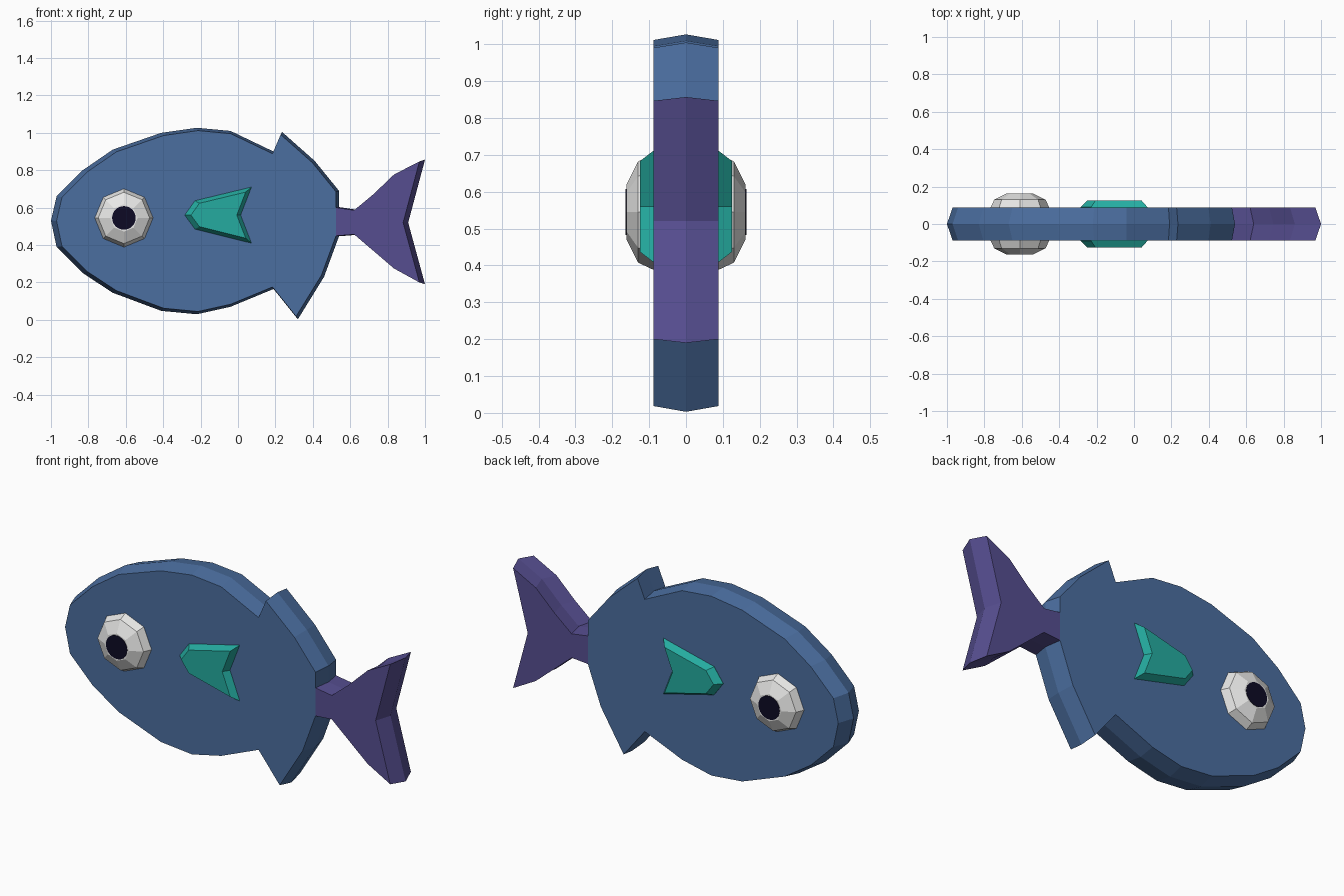
import bpy, math

if "Cube" in bpy.data.objects:
    bpy.data.objects.remove(bpy.data.objects["Cube"])


def material(name, rgb):
    m = bpy.data.materials.new(name)
    m.diffuse_color = (*rgb, 1)
    m.use_nodes = True
    m.node_tree.nodes["Principled BSDF"].inputs["Base Color"].default_value = m.diffuse_color
    return m


BLUE = material("body blue", (0.07, 0.156, 0.35))
PURPLE = material("tail purple", (0.093, 0.076, 0.28))
TEAL = material("fin teal", (0.018, 0.41, 0.35))
WHITE = material("eye white", (0.8, 0.8, 0.79))
BLACK = material("pupil dark", (0.004, 0.003, 0.018))


def loft(name, outline, rings, centre, mat):
    """Loft an (x, z) outline along y; rings = (y, scale about centre)."""
    n = len(outline)
    cx, cz = centre
    verts = [(cx + (x - cx) * s, y, cz + (z - cz) * s)
             for y, s in rings for x, z in outline]
    faces = [tuple(range(n)), tuple(range(len(verts) - n, len(verts)))[::-1]]
    for r in range(len(rings) - 1):
        for i in range(n):
            j = (i + 1) % n
            faces.append((r * n + j, r * n + i, (r + 1) * n + i, (r + 1) * n + j))
    # keep face directions outward whichever way the rings advance
    area = sum(outline[i][0] * outline[(i + 1) % n][1]
               - outline[(i + 1) % n][0] * outline[i][1] for i in range(n))
    if (area > 0) != (rings[-1][0] > rings[0][0]):
        faces = [f[::-1] for f in faces]
    mesh = bpy.data.meshes.new(name)
    mesh.from_pydata(verts, [], faces)
    mesh.materials.append(mat)
    obj = bpy.data.objects.new(name, mesh)
    bpy.context.collection.objects.link(obj)
    return obj


def circle(cx, cz, r, n):
    return [(cx + r * math.cos(2 * math.pi * i / n),
             cz + r * math.sin(2 * math.pi * i / n)) for i in range(n)]


# Body with top and bottom fins, bevelled to a centre ridge
body = [(-1.0, 0.53), (-0.97, 0.39), (-0.83, 0.25), (-0.67, 0.145),
        (-0.41, 0.048), (-0.22, 0.03), (-0.04, 0.07), (0.19, 0.165),
        (0.32, 0.003), (0.46, 0.23), (0.54, 0.447), (0.54, 0.69),
        (0.41, 0.85), (0.235, 1.005), (0.19, 0.90), (-0.04, 1.01),
        (-0.22, 1.027), (-0.41, 1.0), (-0.67, 0.91), (-0.83, 0.80),
        (-0.97, 0.66)]
slab = [(-0.088, 0.97), (0, 1), (0.088, 0.97)]
loft("body", body, slab, (0, 0.52), BLUE)

# Tail
tail = [(0.54, 0.447), (0.64, 0.455), (0.86, 0.267), (1.0, 0.19),
        (0.91, 0.52), (1.0, 0.857), (0.86, 0.785), (0.745, 0.675),
        (0.64, 0.588), (0.54, 0.603)]
loft("tail", tail, slab, (0, 0.52), PURPLE)

# Side fins, eyes and pupils on both sides
fin = [(-0.285, 0.56), (-0.23, 0.485), (0.072, 0.41), (0.014, 0.56),
       (0.072, 0.71), (-0.23, 0.637)]
EYE = (-0.61, 0.545)
for side, s in (("front", -1), ("back", 1)):
    loft("side_fin_" + side, fin, [(s * 0.082, 1.0), (s * 0.09, 1.0), (s * 0.125, 0.82)],
         (-0.1, 0.56), TEAL)
    loft("eye_" + side, circle(*EYE, 0.156, 8),
         [(s * 0.08, 1.0), (s * 0.09, 1.0), (s * 0.13, 0.88), (s * 0.162, 0.47)], EYE, WHITE)
    loft("pupil_" + side, circle(*EYE, 0.063, 32),
         [(s * 0.16, 1.0), (s * 0.164, 1.0)], EYE, BLACK)
